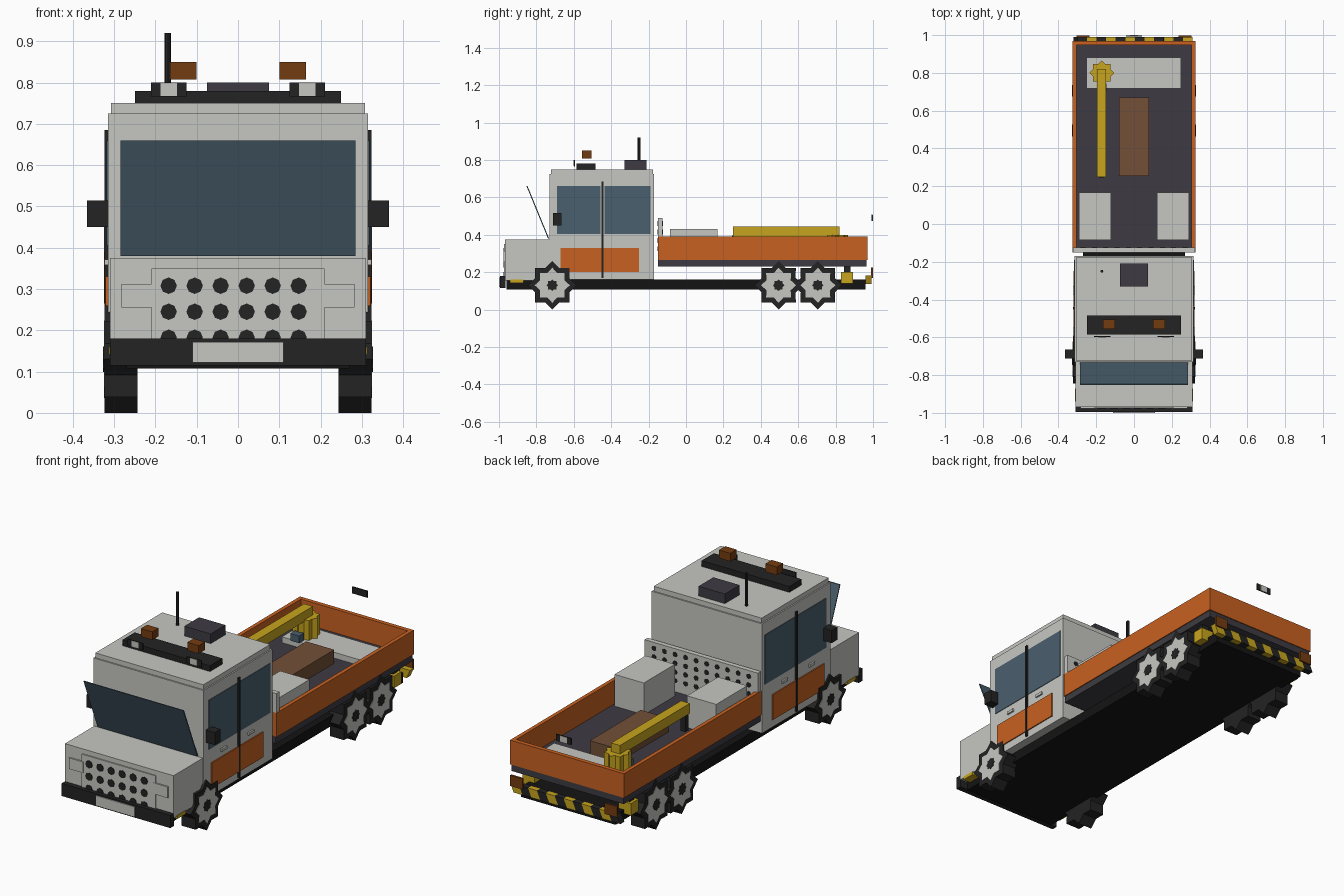
import bpy, bmesh, math
from mathutils import Matrix, Vector

cube = bpy.data.objects.get("Cube")
if cube:
    bpy.data.objects.remove(cube, do_unlink=True)


def material(name, *rgb):
    lin = [((c / 255 + 0.055) / 1.055) ** 2.4 for c in rgb] + [1]
    m = bpy.data.materials.new(name)
    m.use_nodes = True
    m.diffuse_color = lin
    bsdf = next(n for n in m.node_tree.nodes if n.type == 'BSDF_PRINCIPLED')
    bsdf.inputs["Base Color"].default_value = lin
    return m


LIGHT = material("light grey paint", 198, 198, 193)
ORANGE = material("orange paint", 200, 97, 33)
GLASS = material("blue glass", 74, 96, 110)
DARK = material("dark rubber", 35, 35, 35)
BLACK = material("black frame", 20, 20, 20)
CHARCOAL = material("charcoal", 61, 59, 66)
YELLOW = material("yellow paint", 200, 165, 30)
AMBER = material("brown lamp", 116, 60, 17)
WOOD = material("brown crate", 115, 80, 55)


def finish(name, bm, mat):
    bmesh.ops.recalc_face_normals(bm, faces=bm.faces)
    me = bpy.data.meshes.new(name)
    bm.to_mesh(me)
    bm.free()
    me.materials.append(mat)
    ob = bpy.data.objects.new(name, me)
    bpy.context.collection.objects.link(ob)
    return ob


def box(name, x, y, z, mat, slant=0):
    """Box from three (low, high) ranges; slant shifts the top along x."""
    bm = bmesh.new()
    bmesh.ops.create_cube(bm, size=1)
    for v in bm.verts:
        up = v.co.z > 0
        v.co = [r[0] if c < 0 else r[1] for c, r in zip(v.co, (x, y, z))]
        v.co.x += slant if up else 0
    return finish(name, bm, mat)


def pair(name, x, y, z, mat):
    for side, s in (("left", 1), ("right", -1)):
        box(f"{side}_{name}", sorted((s * x[0], s * x[1])), y, z, mat)


def prism(name, center, radii, depth, axis, mat, n=8):
    """Prism about an axis; two radii alternate to make a star outline."""
    bm = bmesh.new()
    count = n * len(radii)
    ring = []
    for i in range(count):
        a, r = math.tau * i / count, radii[i % len(radii)]
        ring.append(bm.verts.new((r * math.cos(a), r * math.sin(a), -depth / 2)))
    face = bm.faces.new(ring)
    ext = bmesh.ops.extrude_face_region(bm, geom=[face])["geom"]
    bmesh.ops.translate(bm, vec=(0, 0, depth),
                        verts=[g for g in ext if isinstance(g, bmesh.types.BMVert)])
    rot = Vector((0, 0, 1)).rotation_difference(Vector(axis)).to_matrix().to_4x4()
    bm.transform(Matrix.Translation(center) @ rot)
    return finish(name, bm, mat)


# Frame and bumper
box("chassis", (-.27, .27), (-.96, .96), (.108, .16), BLACK)
box("front_bumper", (-.31, .31), (-.995, -.965), (.115, .18), DARK)
box("front_number_plate", (-.11, .11), (-1, -.994), (.122, .172), LIGHT)
pair("side_marker", (.27, .312), (-.94, -.87), (.142, .16), YELLOW)

# Hood, grille and headlights
box("hood", (-.31, .31), (-.968, -.73), (.155, .375), LIGHT)
box("grille_panel", (-.21, .21), (-.974, -.966), (.18, .35), LIGHT)
pair("headlight", (.2, .282), (-.976, -.966), (.255, .312), LIGHT)
for row in range(3):
    for col in range(6):
        prism(f"grille_hole_{row}_{col}", (-.168 + .063 * col, -.974, .308 - .063 * row),
              (.02,), .006, (0, 1, 0), DARK)

# Cab
box("cab", (-.315, .315), (-.73, -.17), (.16, .725), LIGHT)
box("cab_roof", (-.308, .308), (-.723, -.177), (.725, .75), LIGHT)
bm = bmesh.new()
bmesh.ops.create_cube(bm, size=1)
for v in bm.verts:
    top = v.co.z > 0
    v.co = (math.copysign(.285, v.co.x), (-.85 if top else -.735) + v.co.y * .006,
            .66 if top else .38)
finish("windshield", bm, GLASS)
for name, y in (("front", (-.69, -.457)), ("rear", (-.435, -.19))):
    pair(f"{name}_side_window", (.31, .318), y, (.405, .66), GLASS)
pair("door_panel", (.31, .321), (-.67, -.25), (.2, .33), ORANGE)
pair("door_seam", (.31, .323), (-.452, -.44), (.17, .685), DARK)
for name, y in (("front", -.57), ("rear", -.35)):
    pair(f"{name}_door_handle", (.314, .323), (y - .022, y + .022), (.358, .372), LIGHT)
pair("mirror", (.313, .366), (-.712, -.665), (.45, .515), DARK)

# Roof equipment
box("light_bar", (-.25, .25), (-.585, -.485), (.75, .78), DARK)
pair("beacon", (.1, .165), (-.556, -.505), (.808, .85), AMBER)
box("roof_hatch", (-.075, .075), (-.33, -.21), (.75, .8), CHARCOAL)
prism("antenna", (-.17, -.25, .835), (.008,), .17, (0, 0, 1), DARK)


def lamp(name, x, y, z, facing):
    box(name + "_housing", (x - .043, x + .043), (y - .003, y + .003), (z - .017, z + .017), DARK)
    yy = y + facing * .002
    box(name + "_lens", (x - .02, x + .02), (yy - .003, yy + .003), (z - .016, z + .016), LIGHT)


for side, s in (("left", 1), ("right", -1)):
    lamp(f"{side}_work_lamp", s * .168, -.596, .783, -1)
lamp("rear_work_lamp", 0, .995, .49, 1)

# Cargo bed and perforated headboard
box("bed_floor", (-.32, .32), (-.15, .965), (.23, .268), CHARCOAL)
pair("bed_side_wall", (.305, .325), (-.15, .97), (.265, .39), ORANGE)
box("bed_tailgate", (-.305, .305), (.948, .97), (.265, .39), ORANGE)
box("headboard", (-.324, .324), (-.15, -.125), (.268, .49), LIGHT)
for row in range(4):
    for col in range(10):
        prism(f"headboard_hole_{row}_{col}", (-.27 + .06 * col, -.1375, .325 + .045 * row),
              (.013,), .029, (0, 1, 0), DARK)

# Cargo
pair("tool_box", (.123, .29), (-.085, .168), (.268, .432), LIGHT)
box("crate", (-.08, .08), (.255, .67), (.268, .338), WOOD)
box("rear_locker", (-.252, .25), (.717, .882), (.268, .298), LIGHT)

# Loading crane
prism("crane_base", (-.17, .8, .335), (.065, .05), .13, (0, 0, 1), YELLOW)
box("crane_arm", (-.197, -.147), (.25, .82), (.392, .444), YELLOW)
box("crane_hook", (-.185, -.159), (.245, .27), (.3, .395), DARK)
box("crane_control", (-.195, -.145), (.705, .745), (.298, .335), GLASS)

# Stabilisers, striped rear bar and tail lamps
pair("stabiliser_foot", (.24, .31), (.83, .892), (.14, .202), YELLOW)
pair("stabiliser_leg", (.255, .295), (.845, .88), (.2, .232), DARK)
STRIPES = 12
step = .61 / STRIPES
for i in range(STRIPES):
    x = -.32 + step * i
    box(f"rear_bar_stripe_{i}", (x, x + step), (.96, .991), (.137, .182),
        YELLOW if i % 2 else DARK, slant=.02)
pair("tail_lamp", (.235, .305), (.988, .999), (.17, .225), AMBER)

# Star-treaded wheels
for place, y in (("front", -.715), ("middle", .495), ("rear", .705)):
    for side, s in (("left", 1), ("right", -1)):
        name = f"{place}_{side}"
        axis = (1, 0, 0)
        prism(name + "_tyre", (s * .283, y, .13), (.13, .099), .08, axis, DARK)
        prism(name + "_rim", (s * .322, y, .13), (.094, .07), .006, axis, LIGHT)
        prism(name + "_hub", (s * .325, y, .13), (.031, .024), .005, axis, DARK)
